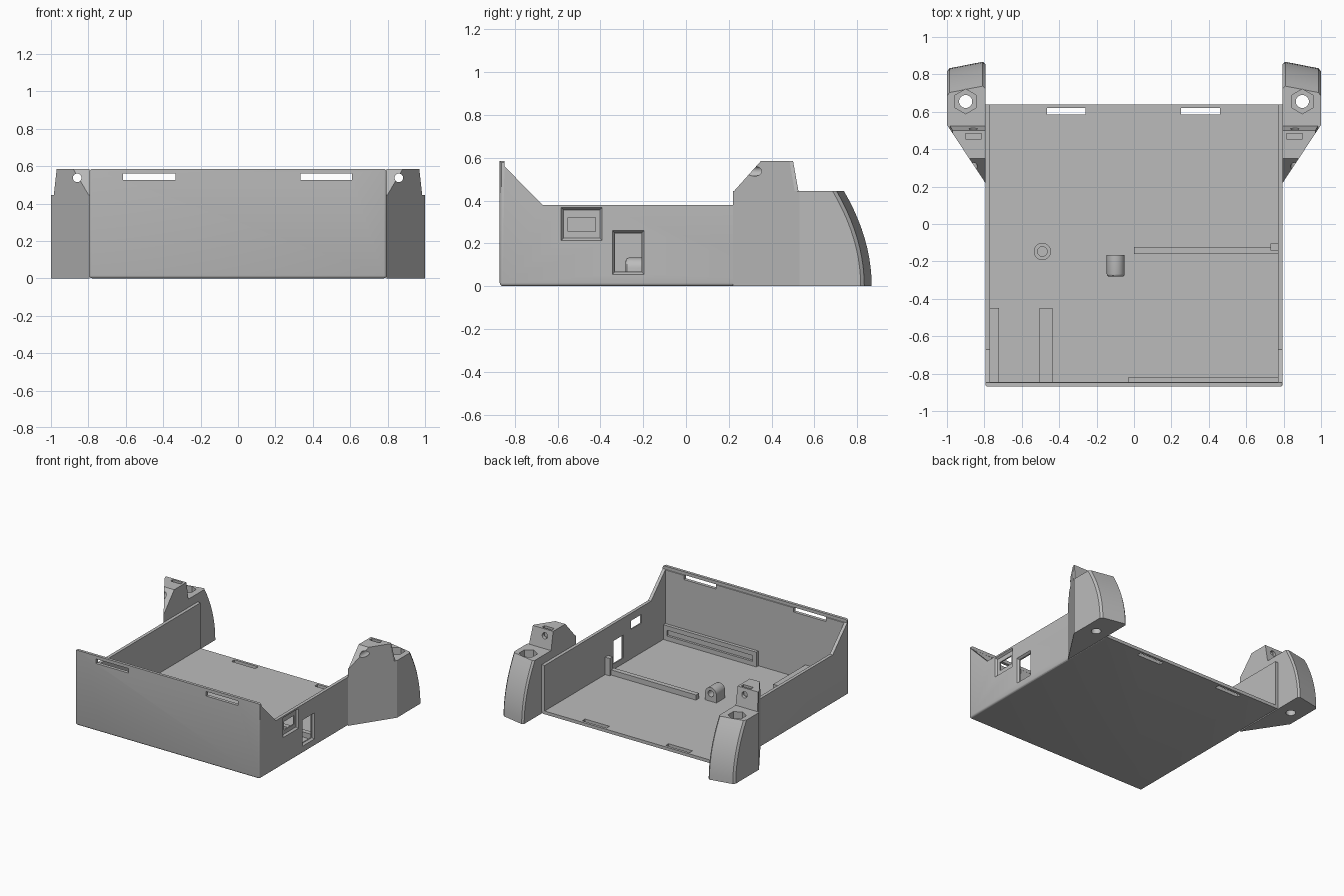
import bpy, bmesh, math
from mathutils import Vector

cube = bpy.data.objects.get("Cube")
if cube:
    bpy.data.objects.remove(cube, do_unlink=True)

grey = bpy.data.materials.new("plain grey")
grey.use_nodes = True
colour = (0.5, 0.5, 0.5, 1)
grey.diffuse_color = colour
grey.node_tree.nodes["Principled BSDF"].inputs["Base Color"].default_value = colour


def prism(name, pts, axis, a, b, taper=None):
    """Extrude a 2D profile along an axis; taper scales the far end about its centre."""
    bm = bmesh.new()
    cu = sum(p[0] for p in pts) / len(pts)
    cv = sum(p[1] for p in pts) / len(pts)
    su, sv = taper or (1, 1)
    far = [(cu + (u - cu) * su, cv + (v - cv) * sv) for u, v in pts]

    def place(u, v, w):
        return {"x": (w, u, v), "y": (u, w, v), "z": (u, v, w)}[axis]
    r0 = [bm.verts.new(place(u, v, a)) for u, v in pts]
    r1 = [bm.verts.new(place(u, v, b)) for u, v in far]
    bm.faces.new(r0)
    bm.faces.new(r1)
    for i in range(len(pts)):
        j = (i + 1) % len(pts)
        bm.faces.new((r0[i], r0[j], r1[j], r1[i]))
    bmesh.ops.recalc_face_normals(bm, faces=bm.faces)
    mesh = bpy.data.meshes.new(name)
    bm.to_mesh(mesh)
    bm.free()
    mesh.materials.append(grey)
    obj = bpy.data.objects.new(name, mesh)
    bpy.context.collection.objects.link(obj)
    return obj


def rect(u0, u1, v0, v1):
    return [(u0, v0), (u1, v0), (u1, v1), (u0, v1)]


def ring(u, v, r, n, turn=0.0):
    return [(u + r * math.cos(turn + math.tau * i / n),
             v + r * math.sin(turn + math.tau * i / n)) for i in range(n)]


def box(name, x0, x1, y0, y1, z0, z1):
    return prism(name, rect(x0, x1, y0, y1), "z", z0, z1)


def edit(obj, action):
    bm = bmesh.new()
    bm.from_mesh(obj.data)
    action(bm)
    bmesh.ops.recalc_face_normals(bm, faces=bm.faces)
    bm.to_mesh(obj.data)
    bm.free()


def round_edges(obj, rule, size, segments):
    def action(bm):
        edges = [e for e in bm.edges if rule(e.verts[0].co, e.verts[1].co)]
        bmesh.ops.bevel(bm, geom=edges, offset=size, segments=segments,
                        profile=0.5, affect="EDGES")
    edit(obj, action)


def slice_off(obj, point, normal):
    def action(bm):
        geom = bm.verts[:] + bm.edges[:] + bm.faces[:]
        bmesh.ops.bisect_plane(bm, geom=geom, plane_co=point, plane_no=normal,
                               clear_outer=True, dist=1e-5)
        bmesh.ops.holes_fill(bm, edges=[e for e in bm.edges if e.is_boundary])
    edit(obj, action)


def bake(obj):
    graph = bpy.context.evaluated_depsgraph_get()
    mesh = bpy.data.meshes.new_from_object(obj.evaluated_get(graph))
    obj.modifiers.clear()
    obj.data = mesh


def cut(obj, *cutters):
    for c in cutters:
        c.hide_render = True
        mod = obj.modifiers.new("cut", "BOOLEAN")
        mod.operation, mod.solver, mod.object = "DIFFERENCE", "EXACT", c
    bake(obj)
    for c in cutters:
        bpy.data.objects.remove(c, do_unlink=True)


def near(a, b):
    return abs(a - b) < 1e-4


# Tray: side profile, rounded outer edges, hollowed out and open at the back
W, F, B, H = 0.795, -0.87, 0.64, 0.585
tray = prism("tray", [(F, 0), (B, 0), (B, 0.38), (-0.67, 0.38), (-0.848, 0.56),
                      (-0.848, H), (F, H)], "x", -W, W)


def tray_rim(p, q):
    bottom = near(p.z, 0) and near(q.z, 0) and not (near(p.y, B) and near(q.y, B))
    upright = near(p.y, F) and near(q.y, F) and near(p.x, q.x)
    top_corner = near(p.z, H) and near(q.z, H) and near(p.x, q.x)
    return bottom or upright or top_corner


round_edges(tray, tray_rim, 0.015, 3)
cut(tray, box("hollow", -0.77, 0.77, -0.845, 1, 0.025, 1))

# Slots in the front wall and the floor
cut(tray,
    box("slot", -0.615, -0.335, -1, -0.8, 0.525, 0.56),
    box("slot", 0.335, 0.61, -1, -0.8, 0.525, 0.56),
    box("slot", -0.465, -0.26, 0.585, 0.62, -0.1, 0.1),
    box("slot", 0.25, 0.46, 0.585, 0.62, -0.1, 0.1))

# Side wall openings with bevelled recesses
cut(tray,
    prism("recess", rect(-0.584, -0.391, 0.213, 0.368), "x", W + 0.001, 0.78, (0.88, 0.85)),
    prism("recess", rect(-0.345, -0.195, 0.055, 0.26), "x", W + 0.001, 0.78, (0.85, 0.89)))
cut(tray,
    box("opening", 0.7, 0.9, -0.55, -0.422, 0.255, 0.322),
    box("opening", 0.7, 0.9, -0.332, -0.208, 0.068, 0.247))

# Legs: lower block with a curved back, and a sloped upper block
steps = 10
curve = [(0.74 + 0.13 * (1 - (i / steps) ** 2), 0.445 * i / steps) for i in range(steps + 1)]
lower = prism("leg_lower", [(0.2, 0)] + curve + [(0.2, 0.445)], "x", W, 1.0)
for v in lower.data.vertices:
    if v.co.y > 0.6 and v.co.x > 0.9:
        v.co.y -= 0.04
round_edges(lower, lambda p, q: near(p.x, q.x) and p.y > 0.6 and q.y > 0.6 and not near(p.z, q.z),
            0.014, 1)
upper = prism("leg_upper", [(0.2, 0.445), (0.225, 0.445), (0.35, H), (0.5, H), (0.525, 0.445)],
              "x", W, 1.0)
for part in (lower, upper):
    slice_off(part, Vector((W, 0.22, 0)), Vector((0.31, -0.205, 0)))
slice_off(upper, Vector((0.985, 0, 0.445)), Vector((0.135, 0, 0.015)))

# Nut pocket and bolt hole in the foot, cross hole and nut slot above
cut(lower, prism("bolt_hole", ring(0.9, 0.655, 0.035, 32), "z", -0.1, 0.6),
    prism("nut_pocket", ring(0.9, 0.655, 0.066, 6, math.pi / 2), "z", 0.28, 0.6))
cut(upper, prism("cross_hole", ring(0.86, 0.537, 0.023, 24), "y", 0.1, 0.7),
    box("nut_slot", 0.815, 0.9, 0.455, 0.485, 0.5, 0.7))
for part in (lower, upper):
    part.modifiers.new("mirror", "MIRROR").use_mirror_merge = False
    bake(part)

# Inside the tray: tube, low rail, wall stop
floor = 0.02
tube = prism("floor_tube", ring(-0.49, -0.147, 0.046, 32), "z", floor, 0.08)
cut(tube, prism("tube_hole", ring(-0.49, -0.147, 0.026, 32), "z", 0.03, 0.2))
box("floor_rail", 0, 0.772, -0.16, -0.122, floor, 0.065)
box("rail_stop", 0.73, 0.772, -0.142, -0.105, floor, 0.16)

# Arched block with a blind hole facing the back
top = [(-0.098 + 0.048 * math.cos(math.pi * i / 16), 0.085 + 0.048 * math.sin(math.pi * i / 16))
       for i in range(17)]
arch = prism("arched_block", [(-0.146, floor), (-0.05, floor)] + top, "y", -0.282, -0.165)
round_edges(arch, lambda p, q: near(p.y, -0.282) and near(q.y, -0.282) and p.z + q.z > 0.1,
            0.015, 3)
cut(arch, prism("blind_hole", ring(-0.098, 0.085, 0.024, 24), "y", -0.23, -0.1))

# Grooved holder on the front wall and two ribs beside it
holder = box("wall_holder", -0.032, 0.772, -0.847, -0.82, floor, 0.14)
cut(holder, box("groove", 0.0, 0.74, -0.838, -0.7, 0.06, 0.105))
box("side_rib", -0.772, -0.722, -0.847, -0.45, floor, 0.14)
box("middle_rib", -0.504, -0.436, -0.847, -0.45, floor, 0.14)

# Smooth curves, keep hard edges
for obj in bpy.context.collection.objects:
    if obj.type == "MESH" and grey.name in obj.data.materials:
        obj.data.shade_smooth()
        obj.data.set_sharp_from_angle(angle=math.radians(30))
